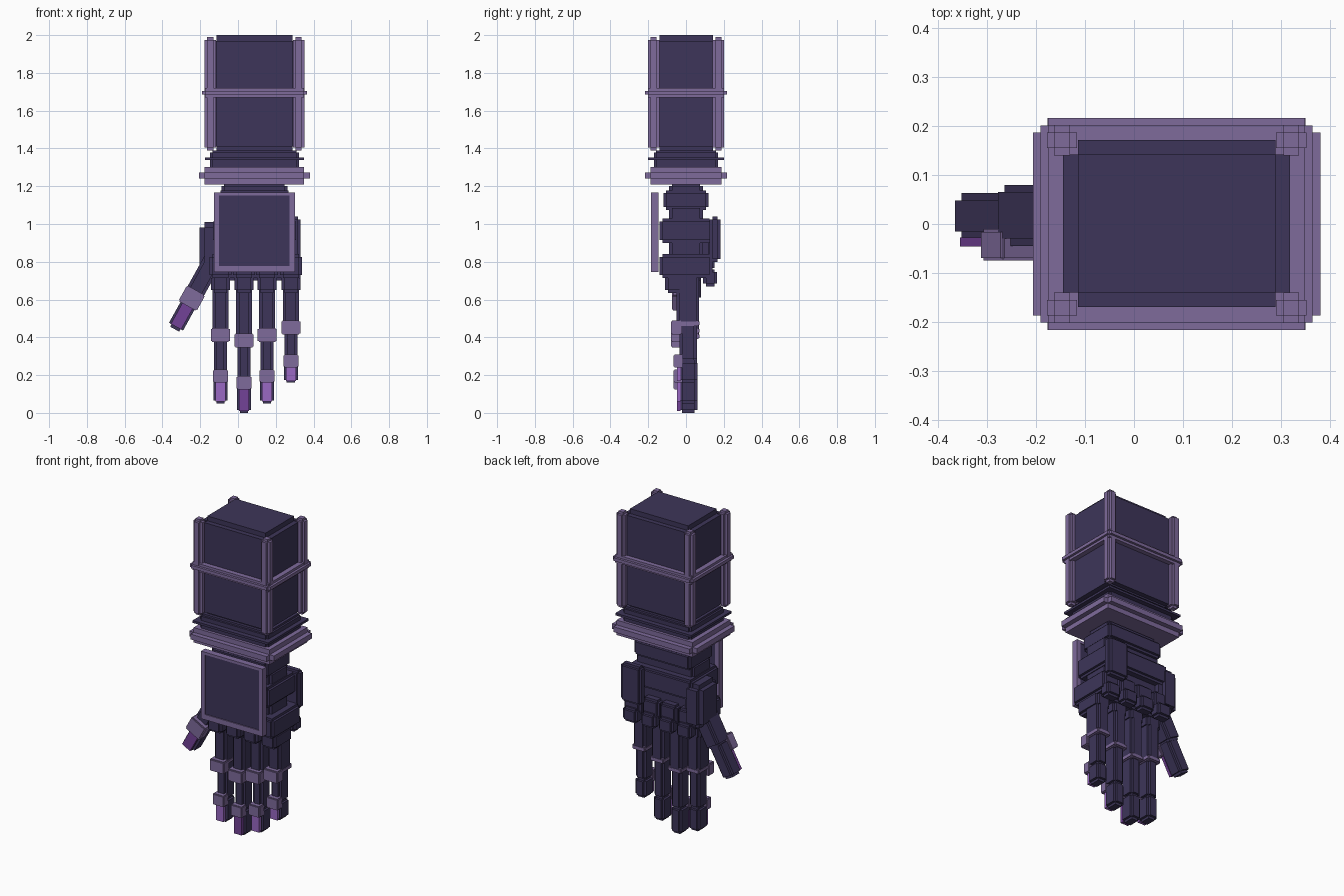
import bpy, bmesh, math
from mathutils import Matrix, Vector

if "Cube" in bpy.data.objects:
    bpy.data.objects.remove(bpy.data.objects["Cube"])


def material(name, rgb):
    m = bpy.data.materials.new(name)
    m.use_nodes = True
    m.diffuse_color = (*rgb, 1)
    m.node_tree.nodes["Principled BSDF"].inputs["Base Color"].default_value = (*rgb, 1)
    return m


DARK = material("dark indigo", (0.047, 0.036, 0.1))
LIGHT = material("dusty violet", (0.21, 0.145, 0.33))
PURPLE = material("deep purple", (0.17, 0.055, 0.31))
LILAC = material("bright lilac", (0.32, 0.14, 0.55))


def block(name, x, y, z, mat=DARK, step=0.015, place=None):
    """Box with stepped edges: three crossing boxes, each full length on one axis."""
    bm = bmesh.new()
    mid = Vector(((a + b) / 2 for a, b in (x, y, z)))
    size = [b - a for a, b in (x, y, z)]
    for axis in range(3 if step else 1):
        dims = [s if i == axis else s - 2 * step for i, s in enumerate(size)]
        bmesh.ops.create_cube(bm, size=1, matrix=Matrix.Translation(mid) @ Matrix.Diagonal((*dims, 1)))
    if place:
        bm.transform(place)
    mesh = bpy.data.meshes.new(name)
    bm.to_mesh(mesh)
    bm.free()
    mesh.materials.append(mat)
    obj = bpy.data.objects.new(name, mesh)
    bpy.context.collection.objects.link(obj)
    return obj


def around(c, width):
    return (c - width / 2, c + width / 2)


CX = 0.087  # centre line of the forearm and palm

# Forearm with corner posts and a strap
block("forearm", around(CX, 0.463), (-0.17, 0.172), (1.38, 2.0), step=0.03)
for sx in (-1, 1):
    for sy in (-1, 1):
        block("corner_post", around(CX + sx * 0.234, 0.062), around(sy * 0.171, 0.062), (1.39, 1.99), LIGHT)
block("forearm_strap", around(CX, 0.555), (-0.216, 0.216), (1.67, 1.72), LIGHT)

# Bellows and cuff
block("bellows", around(CX, 0.47), (-0.17, 0.17), (1.29, 1.39), step=0.012)
block("bellows_ring", around(CX, 0.525), (-0.2, 0.2), (1.338, 1.352), step=0)
block("cuff", around(CX, 0.587), (-0.217, 0.217), (1.21, 1.303), LIGHT, step=0.03)

# Palm
block("wrist", around(CX, 0.35), (-0.09, 0.09), (1.0, 1.215))
block("palm_core", around(CX, 0.4), (-0.09, 0.09), (0.7, 1.1))
block("palm_heel", around(CX, 0.39), (-0.12, 0.12), (1.075, 1.178))
block("palm_middle", around(CX, 0.44), (-0.14, 0.14), (0.9, 1.028))
block("outer_palm_pad", (0.19, 0.332), (0.125, 0.182), (0.8, 1.04))

# Framed plate on the back of the hand
block("hand_plate", around(CX, 0.38), (-0.179, -0.15), (0.77, 1.16), step=0)
for sx in (-1, 1):
    block("plate_side_frame", around(CX + sx * 0.2, 0.027), (-0.185, -0.145), (0.745, 1.168), LIGHT, step=0)
for z in ((0.745, 0.778), (1.152, 1.168)):
    block("plate_end_frame", around(CX, 0.427), (-0.185, -0.145), z, LIGHT, step=0)

# Fingers: centre, top of upper guard, top of lower guard, tip, nail colour
fingers = {
    "index": (-0.093, 0.45, 0.23, 0.05, LILAC),
    "middle": (0.032, 0.42, 0.195, 0.0, PURPLE),
    "ring": (0.154, 0.45, 0.23, 0.05, LILAC),
    "little": (0.28, 0.49, 0.31, 0.16, LILAC),
}
for name, (x, upper, lower, tip, nail) in fingers.items():
    block(name + "_base", around(x, 0.116), (-0.14, 0.14), (0.715, 0.84))
    block(name + "_palm_pad", around(x, 0.1), (0.09, 0.165), (0.67, 0.76))
    block(name + "_knuckle", around(x, 0.1), (-0.11, 0.07), (0.635, 0.73))
    block(name + "_upper_segment", around(x, 0.085), (-0.05, 0.07), (upper - 0.03, 0.7))
    block(name + "_joint_ring", around(x, 0.092), (-0.06, 0.072), (upper - 0.03, upper), LIGHT, step=0.006)
    block(name + "_upper_guard", around(x, 0.1), (-0.08, -0.02), (upper - 0.075, upper), LIGHT, step=0.006)
    block(name + "_middle_segment", around(x, 0.07), (-0.035, 0.058), (lower - 0.04, upper))
    block(name + "_lower_guard", around(x, 0.078), (-0.065, -0.015), (lower - 0.07, lower), LIGHT, step=0.005)
    block(name + "_tip", around(x, 0.074), (-0.035, 0.06), (tip, lower - 0.03))
    block(name + "_nail", around(x, 0.052), (-0.048, -0.03), (tip + 0.01, lower - 0.06), nail, step=0)

# Thumb, built pointing down from its root and then swung outward
block("thumb_mound", (-0.205, -0.08), (-0.04, 0.15), (0.74, 1.01), step=0.028)
swing = Matrix.Translation((-0.11, 0, 0.85)) @ Matrix.Rotation(math.radians(29), 4, "Y")
block("thumb_upper_segment", around(0, 0.1), (-0.045, 0.08), (-0.27, 0.06), place=swing)
block("thumb_guard", around(0, 0.11), (-0.075, -0.01), (-0.325, -0.23), LIGHT, 0.006, swing)
block("thumb_tip", around(0, 0.085), (-0.03, 0.063), (-0.465, -0.25), place=swing)
block("thumb_nail", around(0, 0.062), (-0.046, -0.028), (-0.45, -0.31), PURPLE, 0, swing)
